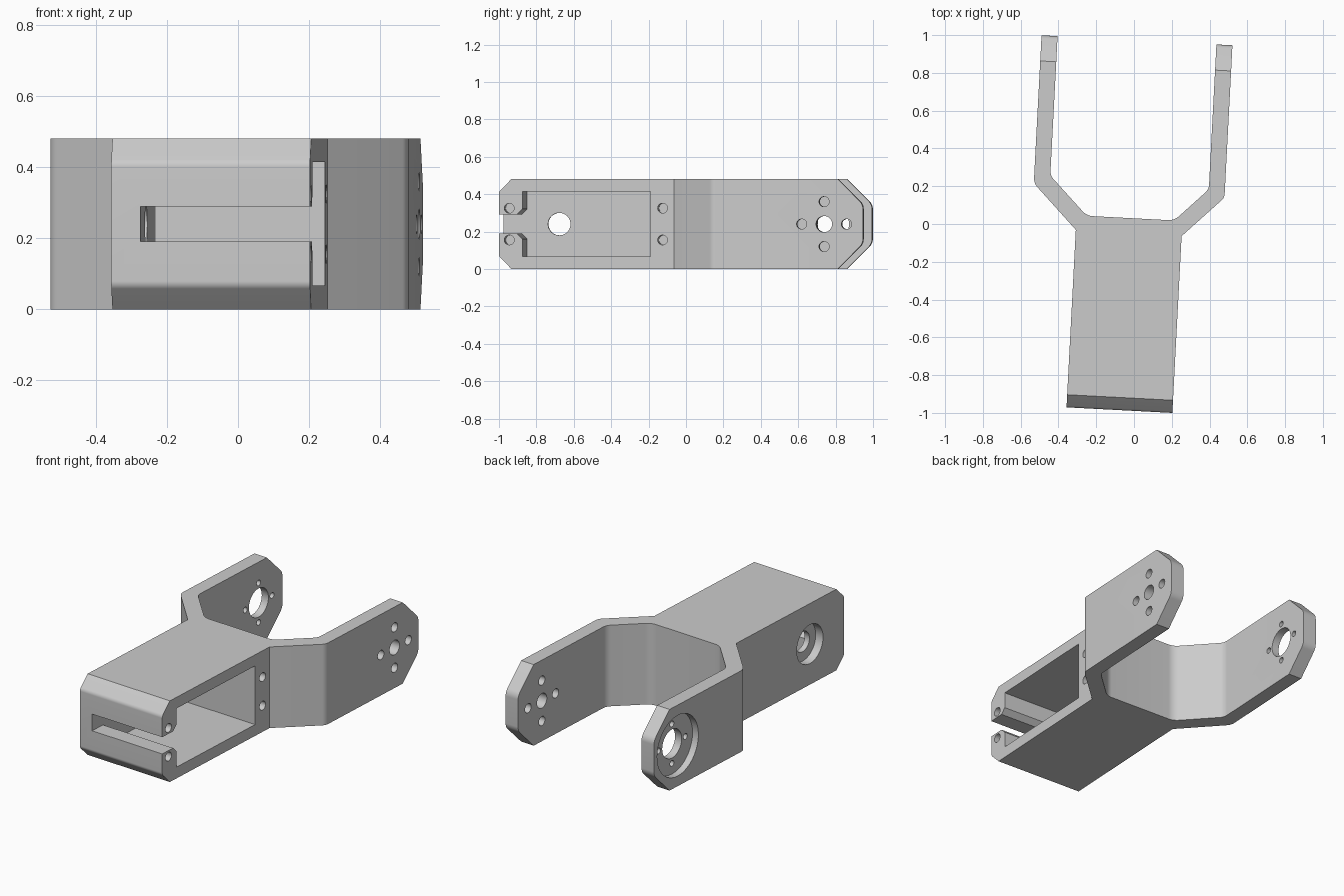
import bpy, bmesh, math
from mathutils import Vector, Matrix

if "Cube" in bpy.data.objects:
    bpy.data.objects.remove(bpy.data.objects["Cube"])

H = 0.481            # overall height
ZC = 0.24            # height of the hole axis
TILT = math.radians(3.0)


def rounded(points, seg=8):
    """Points are (a, b, radius); returns the outline with filleted corners."""
    out = []
    n = len(points)
    for i, (a, b, r) in enumerate(points):
        p = Vector((a, b))
        if r == 0:
            out.append(p)
            continue
        d0 = (Vector(points[i - 1][:2]) - p).normalized()
        d1 = (Vector(points[(i + 1) % n][:2]) - p).normalized()
        half = d0.angle(d1) / 2
        c = p + (d0 + d1).normalized() * (r / math.sin(half))
        s = p + d0 * (r / math.tan(half)) - c
        e = p + d1 * (r / math.tan(half)) - c
        sweep = s.angle_signed(e)
        for k in range(seg + 1):
            out.append(c + Matrix.Rotation(-sweep * k / seg, 2) @ s)
    return out


def make_object(name, bm):
    bmesh.ops.recalc_face_normals(bm, faces=bm.faces[:])
    mesh = bpy.data.meshes.new(name)
    bm.to_mesh(mesh)
    bm.free()
    ob = bpy.data.objects.new(name, mesh)
    bpy.context.collection.objects.link(ob)
    return ob


def prism(name, points, lo, hi, axis):
    """Extrude an outline along z (outline in x,y) or x (outline in y,z)."""
    bm = bmesh.new()
    put = (lambda p: (p.x, p.y, lo)) if axis == 'z' else (lambda p: (lo, p.x, p.y))
    face = bm.faces.new([bm.verts.new(put(p)) for p in rounded(points)])
    res = bmesh.ops.extrude_face_region(bm, geom=[face])
    step = Vector((0, 0, hi - lo)) if axis == 'z' else Vector((hi - lo, 0, 0))
    bmesh.ops.translate(bm, vec=step,
                        verts=[v for v in res['geom'] if isinstance(v, bmesh.types.BMVert)])
    return make_object(name, bm)


def boolean(target, cutter, op='DIFFERENCE'):
    mod = target.modifiers.new('cut', 'BOOLEAN')
    mod.operation = op
    mod.solver = 'EXACT'
    mod.object = cutter
    bpy.context.view_layer.objects.active = target
    bpy.ops.object.modifier_apply(modifier=mod.name)
    bpy.data.objects.remove(cutter)


def bore(target, y, z, r, x0, x1):
    """Cylindrical hole along x."""
    bm = bmesh.new()
    m = Matrix.Translation(((x0 + x1) / 2, y, z)) @ Matrix.Rotation(math.pi / 2, 4, 'Y')
    bmesh.ops.create_cone(bm, cap_ends=True, segments=40, radius1=r, radius2=r,
                          depth=x1 - x0, matrix=m)
    boolean(target, make_object('bore_cutter', bm))


# Plan outline: box body splitting into two fork arms
bracket = prism('fork_bracket', [
    (-0.306, -1.1, 0), (0.255, -1.1, 0), (0.255, -0.051, 0),
    (0.471, 0.164, 0.05), (0.471, 1.1, 0), (0.386, 1.1, 0),
    (0.386, 0.204, 0.06), (0.212, 0.030, 0.08), (-0.252, 0.030, 0.08),
    (-0.456, 0.233, 0.06), (-0.456, 1.1, 0), (-0.541, 1.1, 0),
    (-0.541, 0.188, 0.07), (-0.306, -0.047, 0)], 0, H, 'z')
# oversize in height so the side outline trims it cleanly
for v in bracket.data.vertices:
    v.co.z = -0.1 if v.co.z < 0.1 else H + 0.1

# Side outline: chamfered front and arm tips
boolean(bracket, prism('side_outline', [
    (-0.988, 0.067, 0.03), (-0.921, 0, 0), (0.836, 0, 0), (0.972, 0.136, 0.06),
    (0.972, H - 0.136, 0.06), (0.836, H, 0), (-0.921, H, 0),
    (-0.988, H - 0.067, 0.03)], -1, 1, 'x'), 'INTERSECT')

# Pocket open to the right, with flared slot through the front wall
boolean(bracket, prism('pocket_cutter', [
    (-1.1, 0.191, 0), (-0.893, 0.191, 0), (-0.863, 0.161, 0), (-0.863, 0.067, 0),
    (-0.177, 0.067, 0), (-0.177, 0.415, 0), (-0.863, 0.415, 0), (-0.863, 0.32, 0),
    (-0.893, 0.29, 0), (-1.1, 0.29, 0)], -0.223, 0.4, 'x'))

# Counterbored hole in the left wall of the body
bore(bracket, -0.69, ZC, 0.115, -0.4, -0.256)
bore(bracket, -0.69, ZC, 0.06, -0.4, -0.15)

# Screw holes beside the pocket opening
for y in (-0.933, -0.112):
    for z in (ZC - 0.085, ZC + 0.085):
        bore(bracket, y, z, 0.026, 0.12, 0.35)

# Arm holes: recessed bearing seat on the left, plain pattern on the right
AY = 0.764
bore(bracket, AY, ZC, 0.18, -0.7, -0.501)
bore(bracket, AY, ZC, 0.085, -0.7, -0.4)
bore(bracket, AY, ZC, 0.043, 0.3, 0.6)
for k in range(4):
    c, s = round(math.cos(k * math.pi / 2)), round(math.sin(k * math.pi / 2))
    bore(bracket, AY + 0.117 * c, ZC + 0.117 * s, 0.017, -0.7, -0.4)
    bore(bracket, AY + 0.12 * c, ZC + 0.12 * s, 0.027, 0.3, 0.6)

# Slight turn about z, smooth fillets and bores
bracket.data.transform(Matrix.Rotation(-TILT, 4, 'Z'))
bpy.ops.object.select_all(action='DESELECT')
bracket.select_set(True)
bpy.context.view_layer.objects.active = bracket
bpy.ops.object.shade_smooth_by_angle(angle=math.radians(25))
